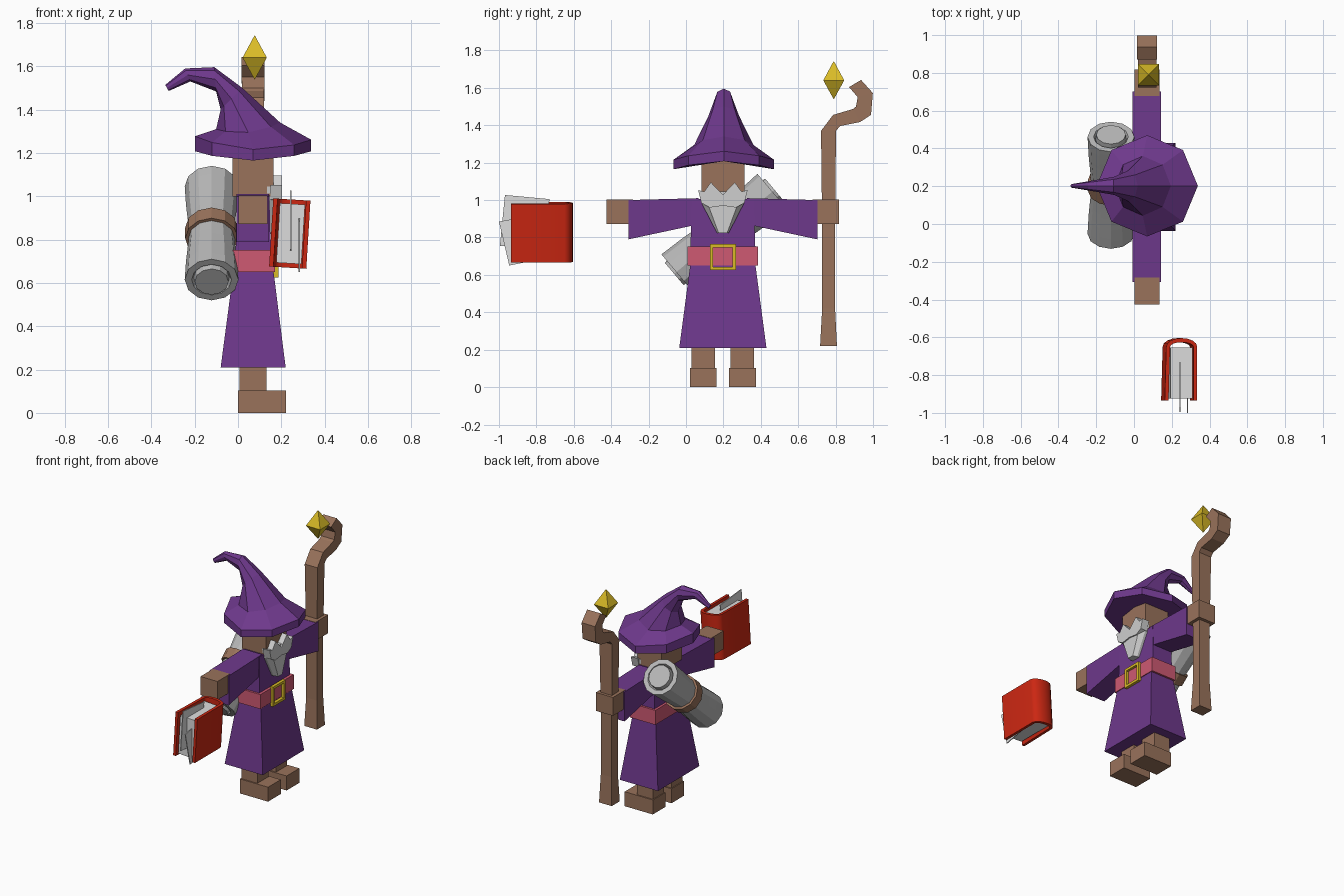
import bpy, bmesh, math
from mathutils import Vector, Matrix

if "Cube" in bpy.data.objects:
    bpy.data.objects.remove(bpy.data.objects["Cube"])


def mat(name, rgb):
    m = bpy.data.materials.new(name)
    m.diffuse_color = (*rgb, 1)
    m.use_nodes = True
    m.node_tree.nodes["Principled BSDF"].inputs["Base Color"].default_value = m.diffuse_color
    return m


PURPLE = mat("purple cloth", (0.155, 0.04, 0.26))
BROWN = mat("brown", (0.32, 0.17, 0.105))
PINK = mat("pink belt", (0.62, 0.10, 0.17))
GOLD = mat("gold", (0.70, 0.50, 0.02))
RED = mat("red cover", (0.60, 0.02, 0.006))
GREY = mat("grey parchment", (0.48, 0.48, 0.48))
PALE = mat("pale grey hair", (0.62, 0.62, 0.62))
WHITE = mat("white paper", (0.72, 0.72, 0.72))
CY = 0.197   # middle of the figure in y
CX = 0.07    # middle of the figure in x


def loft(name, rings, material, closed=False, xf=None):
    """Skin a list of equal-sized rings; cap the ends, or join them if closed."""
    bm = bmesh.new()
    vs = [[bm.verts.new(p) for p in r] for r in rings]
    n = len(rings[0])
    pairs = list(zip(vs, vs[1:])) + ([(vs[-1], vs[0])] if closed else [])
    for a, b in pairs:
        for i in range(n):
            j = (i + 1) % n
            bm.faces.new((a[i], a[j], b[j], b[i]))
    if not closed:
        bm.faces.new(vs[0][::-1])
        bm.faces.new(vs[-1])
    bmesh.ops.recalc_face_normals(bm, faces=bm.faces)
    if xf:
        bm.transform(xf)
    me = bpy.data.meshes.new(name)
    bm.to_mesh(me)
    bm.free()
    me.materials.append(material)
    ob = bpy.data.objects.new(name, me)
    bpy.context.collection.objects.link(ob)
    return ob


def rect(x0, x1, y0, y1, z):
    return [(x0, y0, z), (x1, y0, z), (x1, y1, z), (x0, y1, z)]


def box(name, x0, x1, y0, y1, z0, z1, material):
    return loft(name, [rect(x0, x1, y0, y1, z0), rect(x0, x1, y0, y1, z1)], material)


def slab(name, yz, x0, x1, material, xf=None):
    """Outline in the y-z plane given thickness along x."""
    return loft(name, [[(x, y, z) for y, z in yz] for x in (x0, x1)], material, xf=xf)


def smooth(ob, deg=40):
    bpy.ops.object.select_all(action='DESELECT')
    ob.select_set(True)
    bpy.context.view_layer.objects.active = ob
    bpy.ops.object.shade_smooth_by_angle(angle=math.radians(deg))


# Robe, belt and head
loft("robe_skirt", [rect(-0.08, 0.22, CY - 0.233, CY + 0.233, 0.21),
                    rect(-0.015, 0.158, CY - 0.168, CY + 0.168, 0.70)], PURPLE)
loft("robe_torso", [rect(-0.012, 0.152, CY - 0.175, CY + 0.175, 0.70),
                    rect(-0.005, 0.145, CY - 0.165, CY + 0.165, 1.005)], PURPLE)
box("belt", -0.028, 0.17, CY - 0.188, CY + 0.188, 0.65, 0.753, PINK)
box("head", -0.025, 0.165, CY - 0.115, CY + 0.115, 1.0, 1.24, BROWN)

# Buckle frame: square rings joined into a closed loop
def square(x, h):
    return rect(0, 1, 0, 1, 0) and [(x, CY + a * h, 0.695 + b * h)
                                    for a, b in ((-1, -1), (1, -1), (1, 1), (-1, 1))]

loft("buckle", [square(0.165, 0.07), square(0.187, 0.07),
                square(0.187, 0.052), square(0.165, 0.052)], GOLD, closed=True)

# Legs, shoes, sleeves and hands, one per side
for s, side in ((1, "left"), (-1, "right")):
    def span(a, b):
        return sorted((CY + s * a, CY + s * b))
    box(side + "_shoe", 0.0, 0.222, *span(0.033, 0.176), 0.0, 0.103, BROWN)
    box(side + "_leg", 0.006, 0.132, *span(0.042, 0.167), 0.10, 0.30, BROWN)
    slab(side + "_sleeve", [(CY + s * y, z) for y, z in
         ((0.13, 0.87), (0.505, 0.79), (0.505, 1.0), (0.13, 1.01))], -0.007, 0.143, PURPLE)
    box(side + "_hand", 0.002, 0.136, *span(0.48, 0.622), 0.872, 1.003, BROWN)
    # moustache half
    slab(side + "_moustache", [(CY + s * y, z) for y, z in
         ((0, 0.97), (0, 1.028), (0.064, 1.095), (0.10, 1.045), (0.132, 1.053),
          (0.115, 0.985), (0.07, 0.96))], 0.15, 0.204, PALE)

# Beard, narrowing to its point and towards the front
half = ((0.118, 1.045), (0.112, 0.98), (0.032, 0.825))
outline = [(y, z) for y, z in half] + [(-y, z) for y, z in half[::-1]]
loft("beard", [[(x, CY + y * k, z) for y, z in outline]
               for x, k in ((0.135, 1), (0.165, 1), (0.195, 0.72))], PALE)

# Hat: eight-sided rings that lean back to a bent tip
def hat_ring(cx, cz, ux, uz, hy, lift=0):
    pts = []
    for i in range(8):
        c, q = math.cos(i * math.pi / 4), math.sin(i * math.pi / 4)
        pts.append((cx + c * ux, CY + 0.005 + q * hy, cz + c * uz + lift * c * c))
    return pts

loft("hat", [hat_ring(CX, 1.165, 0.268, 0, 0.268, 0.043),
             hat_ring(CX, 1.216, 0.268, -0.008, 0.268, 0.053),
             hat_ring(0.047, 1.295, 0.148, 0.015, 0.158, 0.03),
             hat_ring(-0.03, 1.45, 0.05, 0.05, 0.082),
             hat_ring(-0.105, 1.54, -0.004, 0.056, 0.048),
             hat_ring(-0.232, 1.56, -0.012, 0.03, 0.026),
             hat_ring(-0.328, 1.50, -0.008, 0.014, 0.01)], PURPLE)

# Staff: four-sided, crooked at the top (y, z of the inner and outer edge, half width)
staff = ((0.717, 0.22, 0.807, 0.22, 0.05), (0.728, 0.42, 0.797, 0.42, 0.043),
         (0.728, 0.85, 0.797, 0.85, 0.043), (0.722, 1.37, 0.802, 1.37, 0.05),
         (0.786, 1.455, 0.824, 1.396, 0.05), (0.893, 1.487, 0.93, 1.417, 0.05),
         (0.909, 1.50, 0.989, 1.455, 0.052), (0.918, 1.55, 0.999, 1.572, 0.053),
         (0.872, 1.604, 0.936, 1.642, 0.053))
loft("staff", [[(CX - w, a, b), (CX + w, a, b), (CX + w, c, d), (CX - w, c, d)]
               for a, b, c, d, w in staff], BROWN)

# Crystal above the crook
loft("crystal", [rect(0.077 - r, 0.077 + r, 0.79 - r, 0.79 + r, z)
                 for r, z in ((0.001, 1.54), (0.056, 1.64), (0.001, 1.742))], GOLD)

# Rolled scroll slung across the back, with its band
roll = Matrix.Translation((-0.122, 0.205, 0.83)) @ Matrix.Rotation(math.radians(-50), 4, 'X')

def circle(r, z, n=12):
    return [(r * math.cos(i * math.tau / n), r * math.sin(i * math.tau / n), z) for i in range(n)]

end = ((0.078, 0.35), (0.082, 0.315), (0.092, 0.335), (0.124, 0.335), (0.118, 0.2), (0.107, 0.06))
profile = [(r, -z) for r, z in end] + [(r, z) for r, z in end[::-1]]
smooth(loft("scroll", [circle(r, z) for r, z in profile], GREY, xf=roll), 25)
loft("scroll_band", [circle(r, z) for r, z in
                     ((0.10, -0.038), (0.122, -0.038), (0.122, 0.038), (0.10, 0.038))],
     BROWN, closed=True, xf=roll)

# Book: a U-shaped cover with a rounded spine, a page block and loose pages
BX, BZ = 0.243, 0.827
lean = (Matrix.Translation((BX, 0, BZ)) @ Matrix.Rotation(math.radians(3.5), 4, 'Y')
        @ Matrix.Translation((-BX, 0, -BZ)))
def u_shape(hw, spine):
    arc = [(BX + hw * math.cos(t * math.pi / 8), -0.65 + spine * math.sin(t * math.pi / 8))
           for t in range(9)]
    return [(BX + hw, -0.935)] + arc + [(BX - hw - 0.008, -0.935)]

cover = u_shape(0.082, 0.046) + u_shape(0.062, 0.024)[::-1]
smooth(loft("book_cover", [[(x, y, z) for x, y in cover] for z in (0.67, 0.985)], RED, xf=lean))
block = box("book_pages", BX - 0.058, BX + 0.058, -0.925, -0.655, 0.69, 0.965, WHITE)
block.data.transform(lean)
slab("loose_page_upper", [(-0.968, 1.027), (-0.73, 1.005), (-0.755, 0.74), (-0.995, 0.755)],
     0.240, 0.246, WHITE)
slab("loose_page_lower", [(-1.0, 0.885), (-0.75, 0.93), (-0.70, 0.70), (-0.945, 0.65)],
     0.280, 0.286, WHITE)
